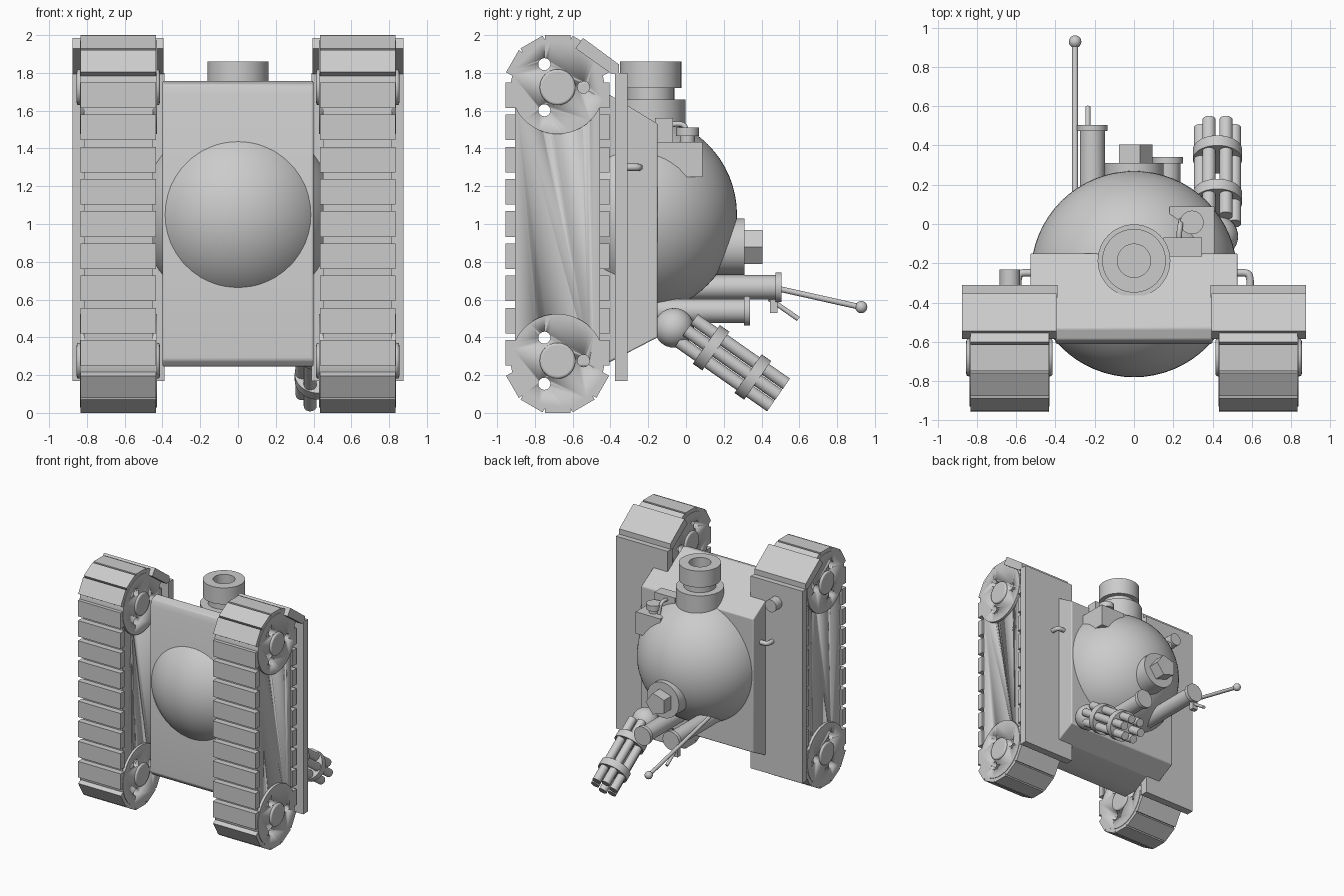
import bpy, bmesh, math
from mathutils import Vector, Matrix

if "Cube" in bpy.data.objects:
    bpy.data.objects.remove(bpy.data.objects["Cube"])

grey = bpy.data.materials.new("plain grey")
grey.use_nodes = True
grey.diffuse_color = (0.6, 0.6, 0.6, 1)
grey.node_tree.nodes["Principled BSDF"].inputs["Base Color"].default_value = grey.diffuse_color


def finish(bm, name, mirror=False, bevel=0, smooth=True):
    bmesh.ops.recalc_face_normals(bm, faces=bm.faces)
    mesh = bpy.data.meshes.new(name)
    bm.to_mesh(mesh)
    bm.free()
    mesh.materials.append(grey)
    ob = bpy.data.objects.new(name, mesh)
    bpy.context.collection.objects.link(ob)
    if bevel:
        mod = ob.modifiers.new("Bevel", "BEVEL")
        mod.width, mod.segments, mod.limit_method = bevel, 3, "ANGLE"
    if mirror:
        ob.modifiers.new("Mirror", "MIRROR").use_mirror_merge = False
    bpy.ops.object.select_all(action="DESELECT")
    ob.select_set(True)
    bpy.context.view_layer.objects.active = ob
    if smooth:
        bpy.ops.object.shade_smooth_by_angle(angle=math.radians(35))
    return ob


def add_box(bm, lo, hi, turn=Matrix()):
    lo, hi = Vector(lo), Vector(hi)
    size = Matrix.Diagonal((*(hi - lo), 1))
    bmesh.ops.create_cube(bm, size=1, matrix=turn @ Matrix.Translation((lo + hi) / 2) @ size)


def add_rod(bm, a, b, r, sides=32):
    a, b = Vector(a), Vector(b)
    aim = (b - a).to_track_quat("Z", "X").to_matrix().to_4x4()
    bmesh.ops.create_cone(bm, cap_ends=True, segments=sides, radius1=r, radius2=r,
                          depth=(b - a).length, matrix=Matrix.Translation((a + b) / 2) @ aim)


def add_ball(bm, centre, r, u=32):
    bmesh.ops.create_uvsphere(bm, u_segments=u, v_segments=u // 2, radius=r,
                              matrix=Matrix.Translation(centre))


def box(name, lo, hi, **kw):
    bm = bmesh.new()
    add_box(bm, lo, hi)
    return finish(bm, name, **kw)


def rod(name, a, b, r, sides=32, **kw):
    bm = bmesh.new()
    add_rod(bm, a, b, r, sides)
    return finish(bm, name, **kw)


def ball(name, centre, r, u=32):
    bm = bmesh.new()
    add_ball(bm, centre, r, u)
    return finish(bm, name)


def prism(name, profile, x0, x1, **kw):
    """Extrude a (y, z) outline along x."""
    bm = bmesh.new()
    face = bm.faces.new([bm.verts.new((x0, y, z)) for y, z in profile])
    out = bmesh.ops.extrude_face_region(bm, geom=[face])
    moved = [v for v in out["geom"] if isinstance(v, bmesh.types.BMVert)]
    bmesh.ops.translate(bm, verts=moved, vec=(x1 - x0, 0, 0))
    return finish(bm, name, **kw)


def pipe(name, points, r, mirror=False):
    curve = bpy.data.curves.new(name, "CURVE")
    curve.dimensions, curve.bevel_depth, curve.use_fill_caps = "3D", r, True
    spline = curve.splines.new("NURBS")
    spline.points.add(len(points) - 1)
    for p, co in zip(spline.points, points):
        p.co = (*co, 1)
    spline.use_endpoint_u, spline.order_u = True, 3
    curve.materials.append(grey)
    ob = bpy.data.objects.new(name, curve)
    bpy.context.collection.objects.link(ob)
    if mirror:
        ob.modifiers.new("Mirror", "MIRROR")


# Running gear dimensions
WY, LOW, HIGH, R = -0.68, 0.276, 1.724, 0.276
PAD, THICK = 0.135, 0.053
XI, XO = 0.433, 0.833

# Track pads: two straight runs and five pads round each end
bm = bmesh.new()
for i in range(9):
    z = 1 + (i - 4) * 0.1706
    for y0 in (WY - R, WY + R - THICK):
        add_box(bm, (XI, y0, z - PAD / 2), (XO, y0 + THICK, z + PAD / 2))
for zc, base in ((HIGH, 0), (LOW, math.pi)):
    for k in range(-2, 3):
        turn = Matrix.Translation((0, WY, zc)) @ Matrix.Rotation(base + k * math.pi / 6, 4, "X")
        add_box(bm, (XI, -PAD / 2, R - THICK), (XO, PAD / 2, R), turn)
finish(bm, "track_pads", mirror=True, smooth=False)

# Holes that pierce the wheels and the track core
bm = bmesh.new()
for zc in (LOW, HIGH):
    for dy, dz in ((-0.07, 0.122), (-0.07, -0.122), (0.137, 0)):
        add_rod(bm, (0.3, WY + dy, zc + dz), (1, WY + dy, zc + dz), 0.032, 20)
cutter = finish(bm, "hole_cutter")
cutter.hide_render = True


def pierce(ob):
    mod = ob.modifiers.new("Holes", "BOOLEAN")
    mod.object, mod.operation, mod.solver = cutter, "DIFFERENCE", "EXACT"
    bpy.ops.object.modifier_move_to_index(modifier="Holes", index=0)
    bpy.ops.object.modifier_apply(modifier="Holes")


# Track core, wheels and hubs
outline = []
for zc, start in ((HIGH, 0), (LOW, math.pi)):
    for k in range(13):
        a = start + k * math.pi / 12
        outline.append((WY + (R - 0.05) * math.cos(a), zc + (R - 0.05) * math.sin(a)))
pierce(prism("track_core", outline, 0.45, 0.815, mirror=True))
for label, zc in (("lower", LOW), ("upper", HIGH)):
    pierce(rod(label + "_wheel", (0.429, WY, zc), (0.837, WY, zc), 0.248, 48, mirror=True))
    rod(label + "_hub", (0.414, WY, zc), (0.854, WY, zc), 0.095, mirror=True, bevel=0.012)

# Fenders with sloping end flaps
box("fender", (0.39, -0.375, 0.17), (0.875, -0.31, 1.8), mirror=True)
prism("fender_flap", [(-0.585, 1.93), (-0.545, 1.985), (-0.355, 1.845), (-0.355, 1.8), (-0.395, 1.795)],
      0.395, 0.875, mirror=True)

# Hull: narrow between the tracks, wide behind the fenders
prism("hull", [(-0.61, 0.28), (-0.58, 0.245), (-0.45, 0.245), (-0.15, 0.4), (-0.15, 1.53),
               (-0.53, 1.76), (-0.59, 1.74), (-0.61, 1.69)], -0.4, 0.4, bevel=0.01)
prism("hull_rear", [(-0.32, 0.312), (-0.15, 0.4), (-0.15, 1.53), (-0.32, 1.633)],
      -0.527, 0.527, bevel=0.008)

# Dome
ball("dome", (0, -0.255, 1.05), 0.525, 64)

# Stepped cannon with an open bore, spun from a (radius, height) profile
bm = bmesh.new()
section = [(0, 1.45), (0.185, 1.45), (0.185, 1.66), (0.125, 1.66), (0.125, 1.72),
           (0.162, 1.72), (0.162, 1.86), (0.085, 1.86), (0.085, 1.7), (0, 1.7)]
verts = [bm.verts.new((r, -0.187, z)) for r, z in section]
edges = [bm.edges.new(pair) for pair in zip(verts, verts[1:])]
bmesh.ops.spin(bm, geom=verts + edges, cent=(0, -0.187, 0), axis=(0, 0, 1),
               angle=math.tau, steps=48)
bmesh.ops.remove_doubles(bm, verts=bm.verts, dist=0.0005)
finish(bm, "cannon")

# Sight boxes, knob and link pipe
box("sight_box", (0.18, -0.15, 1.25), (0.41, 0.088, 1.435))
box("sight_side_box", (0.15, -0.165, 1.4), (0.345, -0.068, 1.56))
rod("knob_stem", (0.295, 0.008, 1.42), (0.295, 0.008, 1.48), 0.04)
rod("knob_cap", (0.295, 0.008, 1.465), (0.295, 0.008, 1.51), 0.06)
pipe("sight_pipe", [(0.23, -0.1, 1.52), (0.23, -0.03, 1.54), (0.24, 0.01, 1.5), (0.24, 0.02, 1.42)], 0.014)

# Rear port with a faceted cap
rod("port_disc", (0, 0.12, 0.88), (0, 0.31, 0.88), 0.15, 40)
bm = bmesh.new()
cap = [bm.verts.new((0.095 * math.cos(k * math.tau / 5), 0.3, 0.878 + 0.095 * math.sin(k * math.tau / 5)))
       for k in range(5)]
out = bmesh.ops.extrude_face_region(bm, geom=[bm.faces.new(cap)])
bmesh.ops.translate(bm, verts=[v for v in out["geom"] if isinstance(v, bmesh.types.BMVert)], vec=(0, 0.105, 0))
finish(bm, "port_cap", smooth=False)

# Flanged tubes
for name, x, z, end in (("long_tube", -0.212, 0.665, 0.505), ("short_tube", 0.172, 0.54, 0.34)):
    rod(name, (x, -0.18, z), (x, end - 0.01, z), 0.064)
    rod(name + "_flange", (x, end - 0.032, z), (x, end, z), 0.078)

# Antenna and short prong
rod("antenna", (-0.3, 0.12, 0.74), (-0.3, 0.925, 0.56), 0.015, 16)
ball("antenna_tip", (-0.3, 0.928, 0.56), 0.032, 20)
box("prong_bracket", (-0.26, 0.445, 0.53), (-0.21, 0.485, 0.61))
rod("prong", (-0.235, 0.44, 0.605), (-0.235, 0.595, 0.497), 0.013, 16)

# Rotary gun on a ball joint
ball("gun_ball", (0.425, -0.063, 0.45), 0.105)
tilt = math.radians(-35)
axis = Vector((0, math.cos(tilt), math.sin(tilt)))
across = Vector((0, -math.sin(tilt), math.cos(tilt)))
mid = Vector((0.425, 0.354, 0.19))
bm = bmesh.new()
for k in range(6):
    a = k * math.tau / 6
    off = Vector((1, 0, 0)) * math.cos(a) * 0.086 + across * math.sin(a) * 0.083
    add_rod(bm, mid + off - axis * 0.43, mid + off + axis * 0.166, 0.034, 20)
finish(bm, "gun_barrels")
for name, d in (("inner_gun_band", -0.27), ("outer_gun_band", 0)):
    rod(name, mid + axis * (d - 0.031), mid + axis * (d + 0.031), 0.125, 40)

# Side handles and lamp
pipe("handle", [(0.5, -0.25, 1.3), (0.56, -0.245, 1.3), (0.595, -0.26, 1.3), (0.59, -0.33, 1.3)], 0.019, mirror=True)
rod("lamp", (-0.632, -0.33, 1.64), (-0.632, -0.232, 1.64), 0.052)
